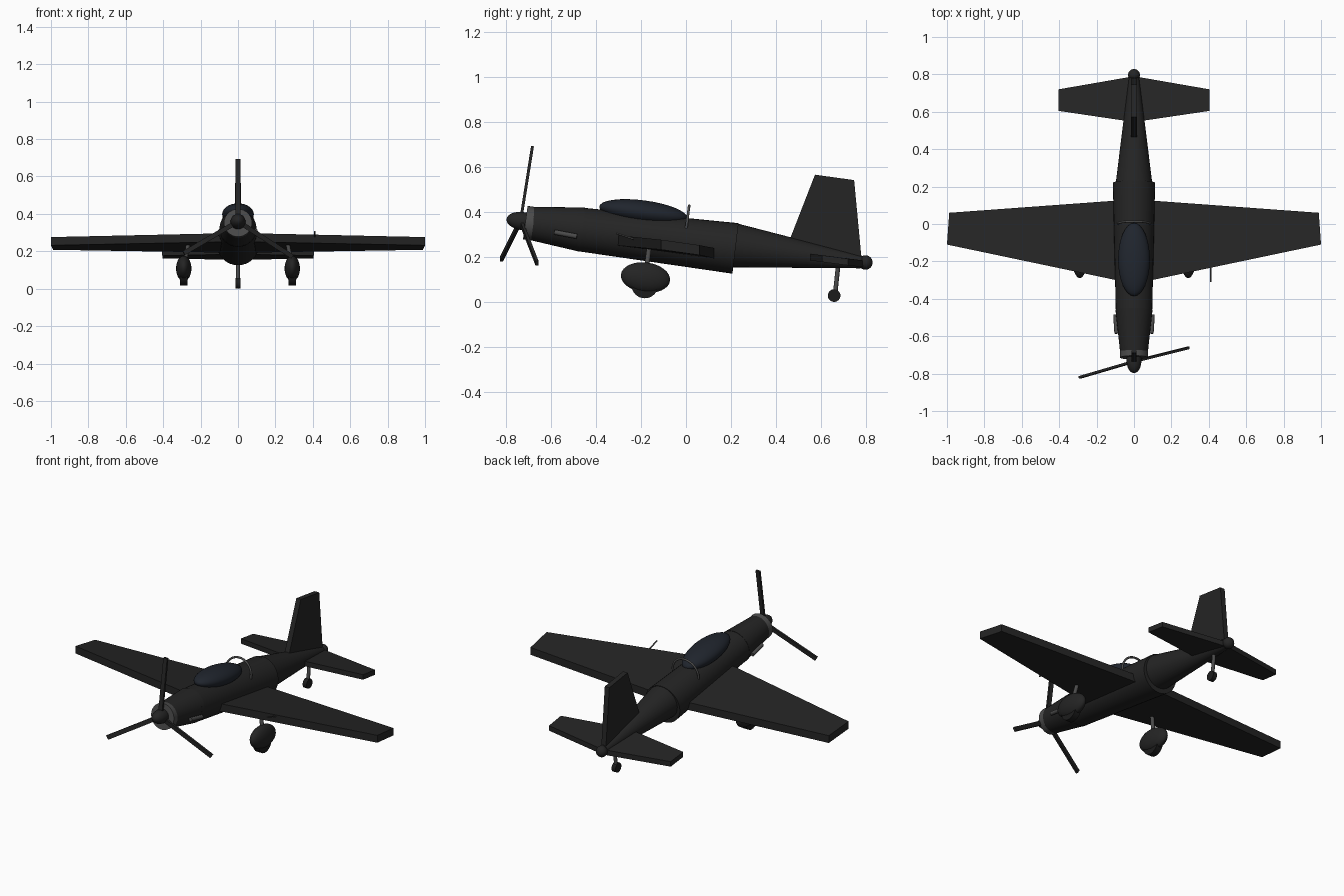
import bpy, bmesh, math
from mathutils import Vector, Matrix

if "Cube" in bpy.data.objects:
    bpy.data.objects.remove(bpy.data.objects["Cube"])


def material(name, rgb):
    m = bpy.data.materials.new(name)
    m.diffuse_color = (*rgb, 1)
    m.use_nodes = True
    m.node_tree.nodes["Principled BSDF"].inputs["Base Color"].default_value = m.diffuse_color
    return m


DARK = material("dark_paint", (0.018, 0.018, 0.018))
GLASS = material("tinted_glass", (0.014, 0.018, 0.026))
RUBBER = material("rubber", (0.012, 0.012, 0.012))
METAL = material("dull_metal", (0.07, 0.07, 0.07))
TILT = math.radians(7.5)   # the aircraft sits nose-up


def finish(name, mat, smooth=True):
    ob = bpy.context.object
    ob.name = name
    ob.data.materials.append(mat)
    if smooth:
        bpy.ops.object.shade_smooth_by_angle(angle=math.radians(40))
    return ob


def tube(name, a, r1, b, r2, mat, sides=32):
    """Tapered cylinder between two points."""
    a, b = Vector(a), Vector(b)
    bpy.ops.mesh.primitive_cone_add(vertices=sides, radius1=r1, radius2=r2, depth=(b - a).length)
    ob = finish(name, mat)
    ob.location = (a + b) / 2
    ob.rotation_euler = (b - a).to_track_quat('Z', 'Y').to_euler()
    return ob


def ellipsoid(name, loc, size, mat, tilt=TILT):
    bpy.ops.mesh.primitive_uv_sphere_add(segments=32, ring_count=16, radius=1, location=loc,
                                         rotation=(-tilt, 0, 0))
    bpy.context.object.scale = size
    return finish(name, mat)


def loft(name, sections, mat):
    """Flat-sided solid through a row of four-cornered sections."""
    bm = bmesh.new()
    rows = [[bm.verts.new(p) for p in s] for s in sections]
    for r, q in zip(rows, rows[1:]):
        for i in range(4):
            j = (i + 1) % 4
            bm.faces.new((r[i], r[j], q[j], q[i]))
    bm.faces.new(rows[0])
    bm.faces.new(rows[-1])
    bmesh.ops.recalc_face_normals(bm, faces=bm.faces)
    me = bpy.data.meshes.new(name)
    bm.to_mesh(me)
    bm.free()
    ob = bpy.data.objects.new(name, me)
    me.materials.append(mat)
    bpy.context.collection.objects.link(ob)
    return ob


def chord(y0, z0, y1, z1, t, x0, x1):
    """Wing section: mid-line from leading to trailing edge, thickness t."""
    h = t / 2
    return [(x0, y0, z0 - h), (x1, y1, z1 - h), (x1, y1, z1 + h), (x0, y0, z0 + h)]


# Fuselage
tube("cowling", (0, -0.705, 0.351), 0.072, (0, -0.46, 0.321), 0.099, DARK)
tube("main_fuselage", (0, -0.48, 0.323), 0.097, (0, 0.22, 0.2375), 0.113, DARK)
tube("tail_cone", (0, 0.20, 0.253), 0.1, (0, 0.78, 0.177), 0.028, DARK)
ellipsoid("tail_cap", (0, 0.797, 0.175), (0.032, 0.032, 0.032), DARK)

# Nose ring and spinner
tube("nose_ring", (0, -0.714, 0.352), 0.075, (0, -0.678, 0.347), 0.075, METAL)
ellipsoid("spinner", (0, -0.728, 0.359), (0.04, 0.07, 0.04), DARK)

# Propeller blades
hub = Vector((0, -0.735, 0.36))
for i, tip in enumerate([(0, -0.682, 0.692), (0.29, -0.662, 0.172), (-0.29, -0.82, 0.19)]):
    d = Vector(tip) - hub
    bpy.ops.mesh.primitive_cube_add(size=1, location=hub + d / 2)
    ob = finish("propeller_blade_%d" % (i + 1), DARK, False)
    z = d.normalized()
    x = Vector((0, 1, 0)).cross(z).normalized()
    y = z.cross(x)
    ob.rotation_euler = Matrix((x, y, z)).transposed().to_euler()
    ob.scale = (0.025, 0.013, d.length)

# Wings, tailplane and fin
wl = chord(-0.11, 0.254, 0.06, 0.23, 0.044, -1, -0.988)
wr = [(-x, y, z) for x, y, z in wl]
loft("wings", [wl, chord(-0.32, 0.275, 0.132, 0.215, 0.046, 0, 0), wr], DARK)
tl = chord(0.605, 0.192, 0.72, 0.177, 0.03, -0.405, -0.403)
tr = [(-x, y, z) for x, y, z in tl]
loft("tailplane", [tl, chord(0.545, 0.2, 0.79, 0.169, 0.03, 0, 0), tr], DARK)
w = 0.015
loft("fin", [[(-w, y0, z0), (w, y0, z0), (w, y1, z1), (-w, y1, z1)] for y0, z0, y1, z1 in
             [(0.435, 0.21, 0.782, 0.17), (0.573, 0.565, 0.747, 0.541)]], DARK)

# Canopy and roll bar
ellipsoid("canopy", (0, -0.19, 0.398), (0.085, 0.197, 0.053), GLASS)
bpy.ops.mesh.primitive_torus_add(major_radius=0.085, minor_radius=0.006, major_segments=40,
                                 minor_segments=10, location=(0, 0.003, 0.343),
                                 rotation=(math.pi / 2 - TILT, 0, 0))
finish("roll_bar", METAL)

# Exhausts and main landing gear on both sides
for side, s in (("left", -1), ("right", 1)):
    tube(side + "_exhaust", (s * 0.094, -0.585, 0.31), 0.011, (s * 0.1, -0.485, 0.291), 0.011, METAL, 16)
    tube(side + "_gear_strut", (s * 0.265, -0.163, 0.245), 0.011, (s * 0.287, -0.178, 0.13), 0.011, METAL, 16)
    ellipsoid(side + "_wheel_fairing", (s * 0.29, -0.18, 0.108), (0.041, 0.11, 0.067), DARK)
    tube(side + "_wheel", (s * 0.29 - 0.019, -0.183, 0.076), 0.06,
         (s * 0.29 + 0.019, -0.183, 0.076), 0.06, RUBBER)

# Tail wheel and pitot tube
tube("tail_strut", (0, 0.678, 0.18), 0.01, (0, 0.662, 0.03), 0.01, METAL, 16)
tube("tail_wheel", (-0.013, 0.658, 0.028), 0.028, (0.013, 0.658, 0.028), 0.028, RUBBER)
tube("pitot_tube", (0.41, -0.21, 0.272), 0.004, (0.41, -0.31, 0.305), 0.004, METAL, 12)
